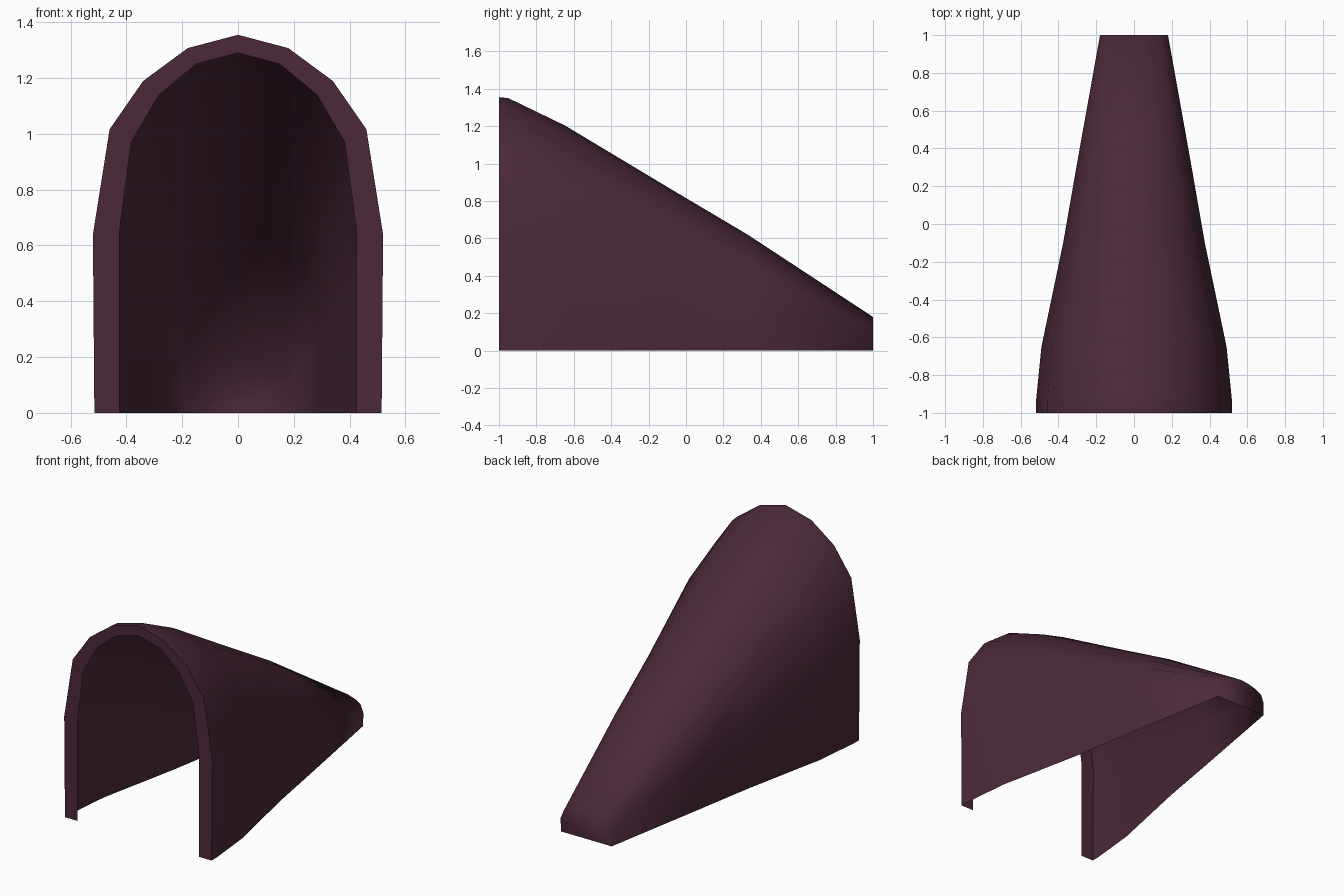
import bpy, math

if "Cube" in bpy.data.objects:
    bpy.data.objects.remove(bpy.data.objects["Cube"])

# Half arch profiles from foot to crown, normalised to half width and height
OUTER = [(0.99, 0), (1, 0.472), (0.885, 0.75), (0.654, 0.878), (0.346, 0.965), (0, 1)]
INNER = [(0.425, 0), (0.425, 0.65), (0.383, 0.97), (0.283, 1.14), (0.15, 1.25), (0, 1.29)]

# Stations along the hood: y, half width, height
STATIONS = [(-1, 0.52, 1.355), (-0.95, 0.52, 1.35), (-0.65, 0.49, 1.205),
            (-0.1, 0.375, 0.875), (0.33, 0.30, 0.62), (1, 0.18, 0.18)]


def arch(half, y, w=1, h=1):
    """Mirror a half profile into a full arch at depth y."""
    right = [(x * w, y, z * h) for x, z in half]
    return right + [(-x, yy, z) for x, yy, z in reversed(right[:-1])]


# Rings: inner edge of the front rim, then the outer shell
rings = [arch(INNER, -1)] + [arch(OUTER, y, w, h) for y, w, h in STATIONS]
n = len(rings[0])
verts = [v for ring in rings for v in ring]
faces = [(r * n + i, r * n + i + 1, (r + 1) * n + i + 1, (r + 1) * n + i)
         for r in range(len(rings) - 1) for i in range(n - 1)]

# Closed small end
last = (len(rings) - 1) * n
faces.append(tuple(range(last, last + n)))

mesh = bpy.data.meshes.new("tapered_hood")
mesh.from_pydata(verts, [], faces)
mesh.update()
hood = bpy.data.objects.new("tapered_hood", mesh)
bpy.context.collection.objects.link(hood)

# Dark plum colour
plum = bpy.data.materials.new("dark_plum")
plum.diffuse_color = (0.07, 0.022, 0.042, 1)
plum.use_nodes = True
plum.node_tree.nodes["Principled BSDF"].inputs["Base Color"].default_value = plum.diffuse_color
mesh.materials.append(plum)

# Consistent normals and smooth shading with a crisp front rim
bpy.context.view_layer.objects.active = hood
hood.select_set(True)
bpy.ops.object.mode_set(mode='EDIT')
bpy.ops.mesh.select_all(action='SELECT')
bpy.ops.mesh.normals_make_consistent(inside=False)
bpy.ops.object.mode_set(mode='OBJECT')
bpy.ops.object.shade_smooth_by_angle(angle=math.radians(85))
